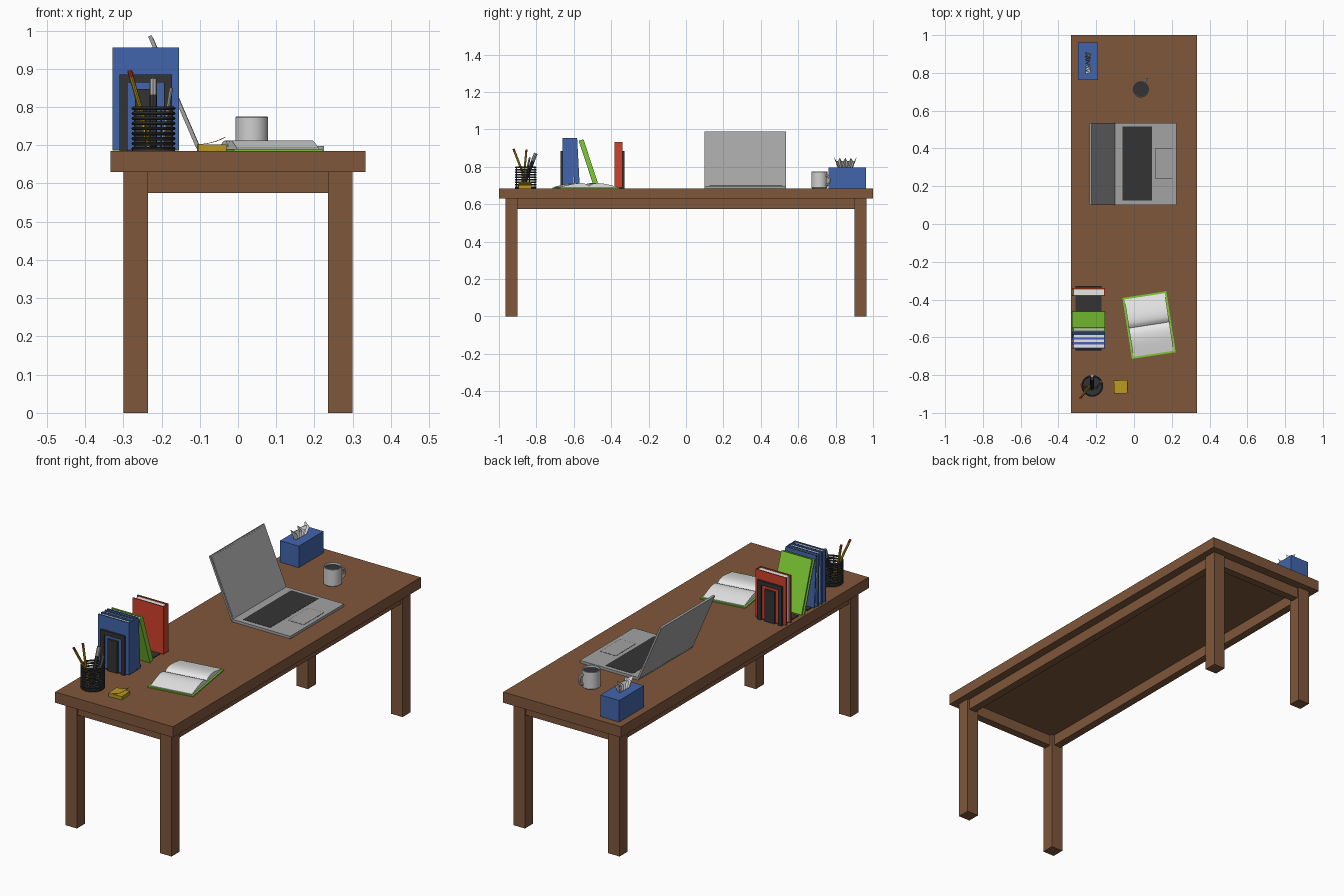
import bpy, bmesh, math
from mathutils import Matrix, Vector

cube = bpy.data.objects.get("Cube")
if cube:
    bpy.data.objects.remove(cube, do_unlink=True)

def material(name, rgb):
    lin = [((c / 255 + 0.055) / 1.055) ** 2.4 for c in rgb] + [1]
    m = bpy.data.materials.new(name)
    m.use_nodes = True
    m.diffuse_color = lin
    m.node_tree.nodes["Principled BSDF"].inputs["Base Color"].default_value = lin
    return m

WOOD = material("brown wood", (128, 87, 60))
GREY = material("metal grey", (163, 163, 163))
DARK = material("charcoal", (52, 52, 52))
BLUE = material("blue", (66, 101, 172))
GREEN = material("lime green", (127, 203, 52))
RED = material("red", (208, 65, 42))
WHITE = material("paper white", (231, 231, 231))
YELLOW = material("yellow", (186, 154, 32))
CERAMIC = material("ceramic grey", (208, 208, 208))

TOP = 0.685  # height of the desk surface

def finish(bm, name, mats, smooth=False):
    bmesh.ops.recalc_face_normals(bm, faces=bm.faces)
    me = bpy.data.meshes.new(name)
    bm.to_mesh(me)
    bm.free()
    ob = bpy.data.objects.new(name, me)
    bpy.context.collection.objects.link(ob)
    for m in mats:
        me.materials.append(m)
    if smooth:
        shade(ob)
    return ob

def shade(ob):
    bpy.ops.object.select_all(action='DESELECT')
    ob.select_set(True)
    bpy.context.view_layer.objects.active = ob
    bpy.ops.object.shade_smooth_by_angle()

def boxes(name, parts, mats):
    """One object from boxes given as (low corner, high corner, material slot)."""
    bm = bmesh.new()
    for lo, hi, slot in parts:
        lo, hi = Vector(lo), Vector(hi)
        mat = Matrix.Translation((lo + hi) / 2) @ Matrix.Diagonal((*(hi - lo), 1))
        for v in bmesh.ops.create_cube(bm, size=1, matrix=mat)["verts"]:
            for f in v.link_faces:
                f.material_index = slot
    return finish(bm, name, mats)

def box(name, lo, hi, mat):
    return boxes(name, [(lo, hi, 0)], [mat])

def rod(name, a, b, r1, mat, r2=None, sides=12):
    a, b = Vector(a), Vector(b)
    bm = bmesh.new()
    turn = (b - a).to_track_quat('Z', 'Y').to_matrix().to_4x4()
    bmesh.ops.create_cone(bm, cap_ends=True, segments=sides, radius1=r1,
                          radius2=r1 if r2 is None else r2, depth=(b - a).length,
                          matrix=Matrix.Translation((a + b) / 2) @ turn)
    return finish(bm, name, [mat], True)

def prism(name, profile, x0, x1, mat, smooth=False):
    """Closed (y, z) profile swept along x."""
    bm = bmesh.new()
    face = bm.faces.new([bm.verts.new((x0, y, z)) for y, z in profile])
    new = bmesh.ops.extrude_face_region(bm, geom=[face])["geom"]
    bmesh.ops.translate(bm, vec=(x1 - x0, 0, 0),
                        verts=[g for g in new if isinstance(g, bmesh.types.BMVert)])
    return finish(bm, name, [mat], smooth)

def torus(name, loc, major, minor, mat, rot=(0, 0, 0)):
    bpy.ops.mesh.primitive_torus_add(location=loc, rotation=rot, major_radius=major,
                                     minor_radius=minor, major_segments=28, minor_segments=8)
    ob = bpy.context.object
    ob.name = name
    ob.data.materials.append(mat)
    shade(ob)
    return ob

# Desk: top, legs, aprons
box("desk_top", (-0.333, -1, 0.63), (0.333, 1, TOP), WOOD)
for sx in (-1, 1):
    for sy in (-1, 1):
        x, y = sx * 0.2675, sy * 0.9325
        box("desk_leg", (x - 0.0325, y - 0.0325, 0), (x + 0.0325, y + 0.0325, 0.63), WOOD)
    box("side_apron", (sx * 0.27 - 0.02, -0.9, 0.575), (sx * 0.27 + 0.02, 0.9, 0.63), WOOD)
    box("end_apron", (-0.235, sx * 0.935 - 0.02, 0.575), (0.235, sx * 0.935 + 0.02, 0.63), WOOD)

# Laptop
Z = TOP + 0.013
box("laptop_base", (-0.105, 0.1, TOP), (0.225, 0.535, Z), GREY)
box("keyboard", (-0.06, 0.125, Z), (0.095, 0.515, Z + 0.001), DARK)
box("touchpad_gap", (0.115, 0.238, Z), (0.205, 0.402, Z + 0.0006), DARK)
box("touchpad", (0.117, 0.24, Z), (0.203, 0.4, Z + 0.001), GREY)
lid = boxes("laptop_lid", [((-0.01, -0.2175, 0), (0, 0.2175, 0.318), 0),
                           ((0, -0.21, 0.008), (0.001, 0.21, 0.31), 0)], [GREY])
lid.location = (-0.1, 0.3175, Z - 0.002)
lid.rotation_euler.y = -math.atan2(0.125, 0.29)

# Books: two covers, a spine towards +x and inset pages
def book(name, y, thick, height, mat, z=TOP, tilt=0):
    x0, x1, c = -0.328, -0.154, 0.006
    ob = boxes(name, [((x0, 0, 0), (x1, c, height), 0),
                      ((x0, thick - c, 0), (x1, thick, height), 0),
                      ((x1 - c, c, 0), (x1, thick - c, height), 0),
                      ((x0 + 0.008, c, 0.006), (x1 - c, thick - c, height - 0.005), 1)],
               [mat, WHITE])
    ob.location = (0, y, z)
    ob.rotation_euler.x = tilt

PLATE = TOP + 0.004
book("blue_book_1", -0.66, 0.029, 0.266, BLUE, PLATE)
book("blue_book_2", -0.63, 0.029, 0.266, BLUE, PLATE)
book("blue_book_3", -0.597, 0.029, 0.264, BLUE, PLATE, math.radians(3))
book("green_book", -0.49, 0.027, 0.266, GREEN, TOP + 0.001, math.radians(18.4))
book("red_book", -0.382, 0.042, 0.243, RED, PLATE)

# Bookends: slotted upright plate and a foot under the books
def bookend(name, y, direction):
    a, b, h = -0.31, -0.172, 0.885
    y0, y1 = sorted((y, y - direction * 0.01))
    f0, f1 = sorted((y, y + direction * 0.125))
    uprights = [(a, a + 0.021, TOP, h), (b - 0.021, b, TOP, h),
                (a + 0.021, b - 0.021, h - 0.021, h),
                (a + 0.041, b - 0.041, TOP, h - 0.038)]
    boxes(name, [((p, y0, q), (r, y1, s), 0) for p, r, q, s in uprights]
          + [((a, f0, TOP), (b, f1, PLATE), 0)], [DARK])

bookend("front_bookend", -0.661, 1)
bookend("back_bookend", -0.339, -1)

# Open notebook with two arched page blocks
notebook = [box("notebook_cover", (-0.1175, -0.1635, 0), (0.1175, 0.1635, 0.005), GREEN)]
for side in (-1, 1):
    arch = [(side * 0.154 * t, 0.01 + 0.018 * math.sin(math.pi * t ** 0.6) - 0.002 * t)
            for t in [i / 12 for i in range(13)]]
    notebook.append(prism("notebook_pages", [(0, 0.005)] + arch + [(side * 0.154, 0.005)],
                          -0.108, 0.108, WHITE, True))
for ob in notebook:
    ob.location = (0.08, -0.535, TOP)
    ob.rotation_euler.z = math.radians(8.8)

# Sticky notes with a curled top sheet
notes = [box("sticky_notes", (-0.037, -0.035, 0), (0.037, 0.035, 0.017), YELLOW)]
curl = [(-0.035 + 0.07 * t, 0.018 + 0.018 * t ** 2) for t in [i / 6 for i in range(7)]]
sheet = prism("curled_note", curl + [(y, z - 0.001) for y, z in reversed(curl)],
              -0.035, 0.035, YELLOW, True)
for ob, turn in zip(notes + [sheet], (3, -88)):
    ob.location = (-0.069, -0.862, TOP)
    ob.rotation_euler.z = math.radians(turn)

# Wire pen cup
CX, CY = -0.221, -0.857
rod("cup_floor", (CX, CY, TOP), (CX, CY, TOP + 0.006), 0.056, DARK, sides=28)
for i in range(9):
    torus("cup_ring", (CX, CY, TOP + 0.006 + i * 0.0132), 0.053, 0.0045, DARK)
for i in range(8):
    a = math.tau * (i + 0.5) / 8
    x, y = CX + 0.053 * math.cos(a), CY + 0.053 * math.sin(a)
    rod("cup_wire", (x, y, TOP), (x, y, 0.798), 0.0025, DARK, sides=6)

# Pencils with red ends, and pens
def writer(name, foot, tip, r, body, end, share):
    a, b = Vector(foot), Vector(tip)
    mid = a.lerp(b, share)
    rod(name + "_body", a, mid, r, body, sides=8)
    rod(name + "_end", mid, b, r, end, sides=8)

writer("pencil_1", (-0.225, -0.845, 0.695), (-0.284, -0.922, 0.895), 0.006, YELLOW, RED, 0.92)
writer("pencil_2", (-0.235, -0.872, 0.695), (-0.28, -0.853, 0.892), 0.006, YELLOW, RED, 0.92)
writer("thick_pen", (-0.222, -0.87, 0.695), (-0.222, -0.803, 0.872), 0.01, DARK, GREY, 0.76)
writer("thin_pen", (-0.2, -0.87, 0.695), (-0.175, -0.835, 0.85), 0.005, GREY, GREY, 0.5)

# Mug: lathed shell, coffee, ring handle
MX, MY = 0.036, 0.713
bm = bmesh.new()
outline = [(0, 0), (0.039, 0), (0.043, 0.004), (0.043, 0.088), (0.041, 0.09),
           (0.038, 0.088), (0.038, 0.07)]
verts = [bm.verts.new((r, 0, z)) for r, z in outline]
edges = [bm.edges.new(pair) for pair in zip(verts, verts[1:])]
bmesh.ops.spin(bm, geom=verts + edges, cent=(0, 0, 0), axis=(0, 0, 1),
               angle=math.tau, steps=32)
bmesh.ops.remove_doubles(bm, verts=bm.verts, dist=0.0001)
finish(bm, "mug", [CERAMIC], True).location = (MX, MY, TOP)
rod("coffee", (MX, MY, TOP + 0.07), (MX, MY, TOP + 0.078), 0.0385, DARK, sides=32)
aim = math.radians(62)
handle = torus("mug_handle", (MX + 0.043 * math.cos(aim), MY + 0.043 * math.sin(aim), TOP + 0.043),
               0.02, 0.006, CERAMIC, (math.pi / 2, 0, aim))
handle.scale.y = 1.2

# Tissue box with an oval slot and a pleated tissue
box("tissue_box", (-0.296, 0.762, TOP), (-0.19, 0.962, 0.795), BLUE)
bm = bmesh.new()
bottom, top = [], []
for i in range(13):
    t = i / 12 * 2 - 1
    zig = 1 if i % 2 else -1
    bottom.append(bm.verts.new((-0.243 + 0.008 * zig, 0.852 + 0.04 * t, 0.793)))
    top.append(bm.verts.new((-0.243 + 0.016 * zig, 0.852 + 0.06 * t,
                             0.836 + 0.012 * math.cos(i * 2.1))))
for i in range(12):
    bm.faces.new((bottom[i], bottom[i + 1], top[i + 1], top[i]))
tissue = finish(bm, "tissue", [WHITE])
solid = tissue.modifiers.new("thickness", 'SOLIDIFY')
solid.thickness = 0.002
